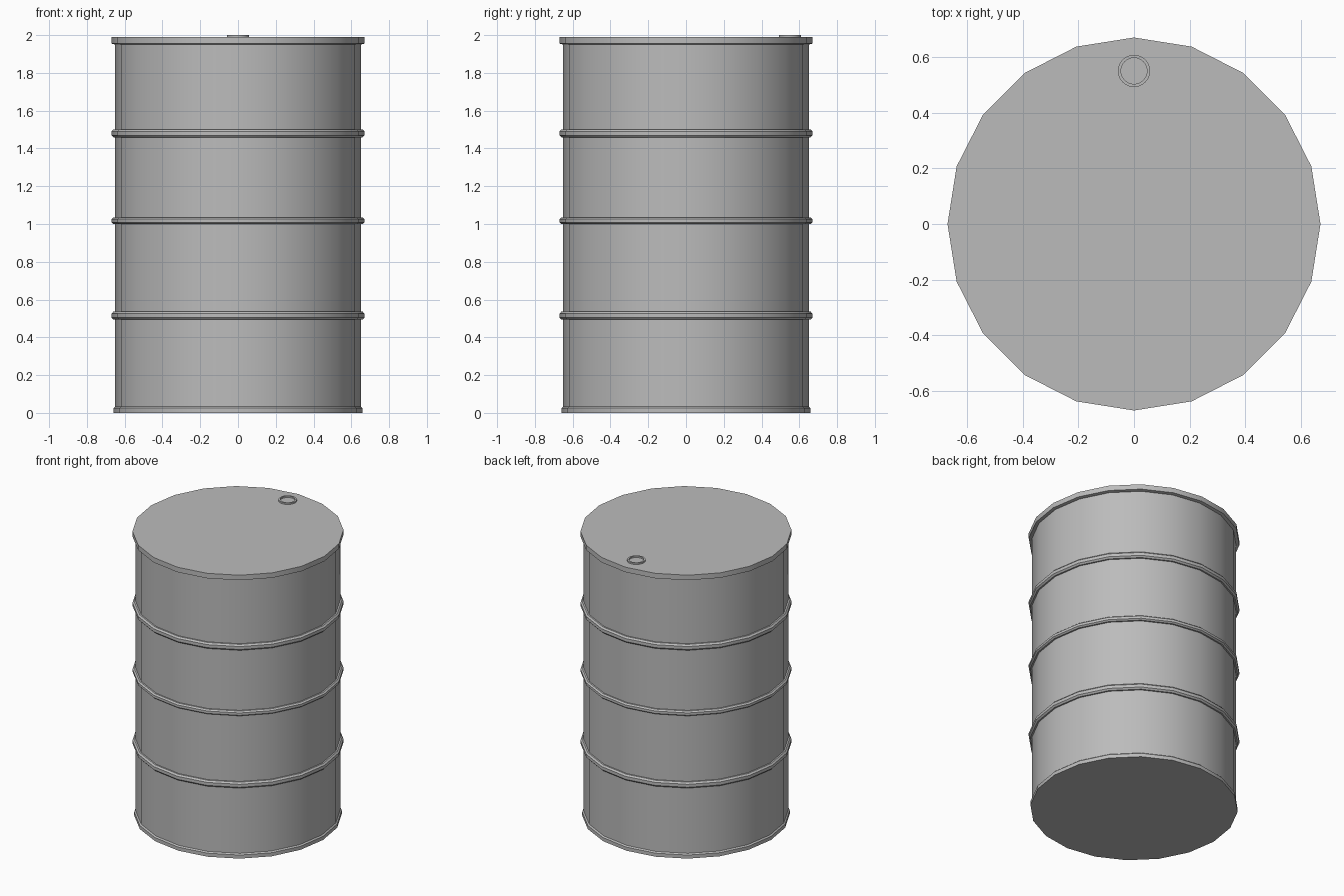
import bpy, bmesh, math
from math import cos, sin, pi

cube = bpy.data.objects.get("Cube")
if cube:
    bpy.data.objects.remove(cube, do_unlink=True)

steel = bpy.data.materials.new("grey steel")
steel.use_nodes = True
GREY = (0.5, 0.5, 0.5, 1)
steel.diffuse_color = GREY
steel.node_tree.nodes["Principled BSDF"].inputs["Base Color"].default_value = GREY


def lathe(name, profile, sides=20, centre=(0, 0), closed=False):
    """Spin an (r, z) profile, listed upwards on the outside, about a vertical axis."""
    bm = bmesh.new()
    rings = []
    for r, z in profile:
        rings.append([bm.verts.new((centre[0] + r * cos(2 * pi * i / sides),
                                    centre[1] + r * sin(2 * pi * i / sides), z))
                      for i in range(sides)])
    pairs = list(zip(rings, rings[1:]))
    if closed:
        pairs.append((rings[-1], rings[0]))
    for low, high in pairs:
        for i in range(sides):
            j = (i + 1) % sides
            bm.faces.new((low[i], low[j], high[j], high[i]))
    if not closed:
        bm.faces.new(rings[0][::-1])
        bm.faces.new(rings[-1])
    bmesh.ops.recalc_face_normals(bm, faces=bm.faces)
    mesh = bpy.data.meshes.new(name)
    bm.to_mesh(mesh)
    bm.free()
    mesh.materials.append(steel)
    obj = bpy.data.objects.new(name, mesh)
    bpy.context.collection.objects.link(obj)
    bpy.ops.object.select_all(action="DESELECT")
    obj.select_set(True)
    bpy.context.view_layer.objects.active = obj
    bpy.ops.object.shade_smooth_by_angle(angle=math.radians(40))
    return obj


BODY = 0.65

# Drum wall, with the chimes at both ends
lathe("drum_body", [(BODY, 0.01), (BODY, 1.97)])
lathe("bottom_rim", [(0.659, 0), (0.659, 0.025), (BODY, 0.033)])
lathe("lid", [(BODY, 1.95), (0.67, 1.955), (0.67, 1.99)])

# Rolling hoops: rounded bands around the wall
for name, z, half in (("lower_hoop", 0.515, 0.021),
                      ("middle_hoop", 1.017, 0.017),
                      ("upper_hoop", 1.48, 0.021)):
    lathe(name, [(BODY - 0.01, z - half), (0.66, z - half), (0.67, z - half / 2),
                 (0.67, z + half / 2), (0.66, z + half), (BODY - 0.01, z + half)])

# Bung collar near the back of the lid
lathe("bung_collar", [(0.058, 1.985), (0.058, 2.0), (0.047, 2.0), (0.047, 1.985)],
      sides=24, centre=(0, 0.55), closed=True)
